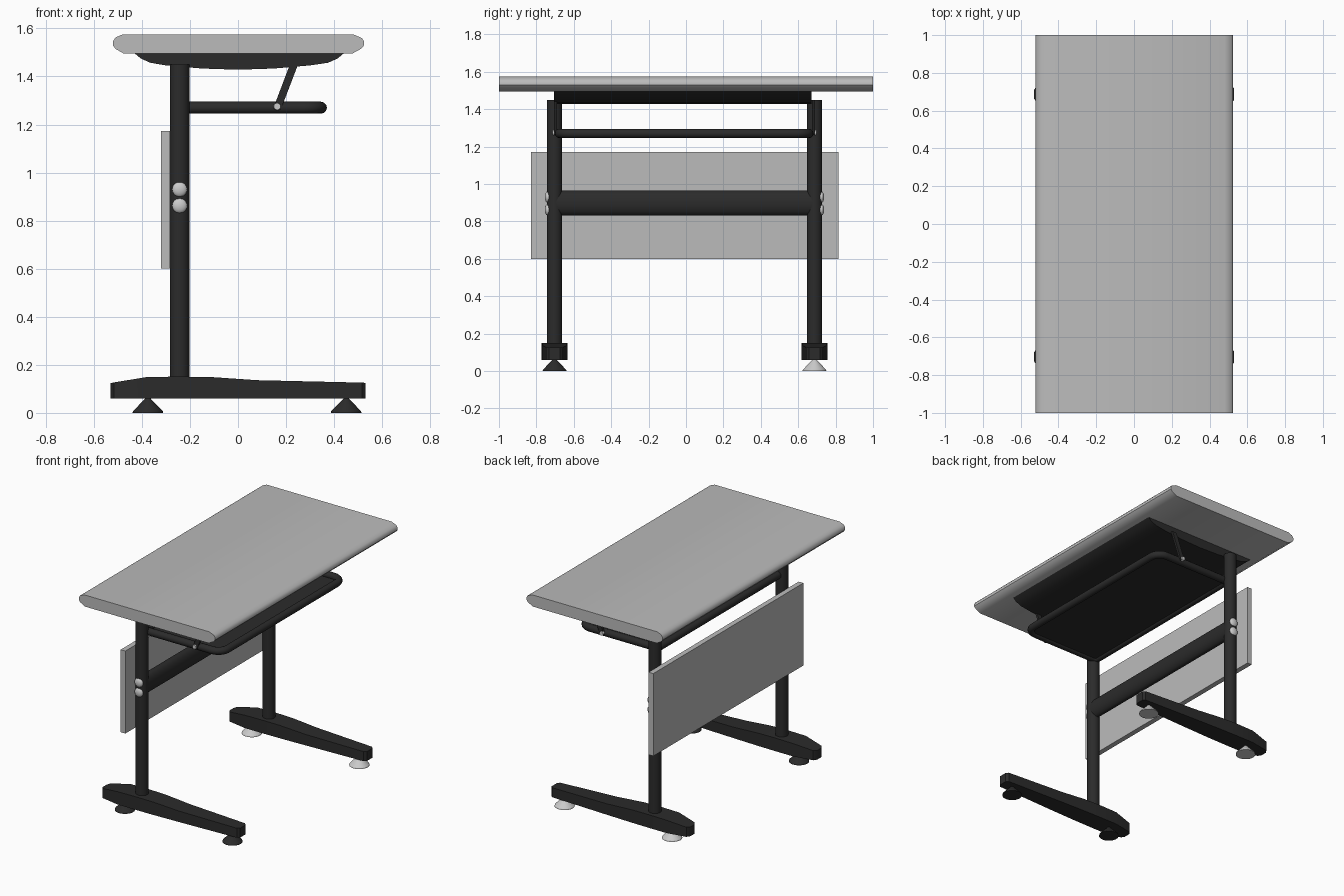
import bpy, bmesh, math
from mathutils import Vector, Matrix

if "Cube" in bpy.data.objects:
    bpy.data.objects.remove(bpy.data.objects["Cube"])

def material(name, c):
    m = bpy.data.materials.new(name)
    m.diffuse_color = (c, c, c, 1)
    m.use_nodes = True
    m.node_tree.nodes["Principled BSDF"].inputs["Base Color"].default_value = m.diffuse_color
    return m

GREY = material("grey laminate", 0.5)
BLACK = material("black metal", 0.024)
SILVER = material("light steel", 0.6)

YC = -0.008            # centre line of the frame
LEG_X, LEG_Y = -0.243, 0.695

def finish(name, bm, mat, smooth=True):
    bmesh.ops.recalc_face_normals(bm, faces=bm.faces[:])
    me = bpy.data.meshes.new(name)
    bm.to_mesh(me)
    bm.free()
    ob = bpy.data.objects.new(name, me)
    bpy.context.collection.objects.link(ob)
    me.materials.append(mat)
    if smooth:
        bpy.ops.object.select_all(action='DESELECT')
        ob.select_set(True)
        bpy.context.view_layer.objects.active = ob
        bpy.ops.object.shade_smooth_by_angle(angle=math.radians(35))
    return ob

def loft(name, rings, mat, smooth=True):
    """Skin closed rings of points and cap both ends."""
    bm = bmesh.new()
    vs = [[bm.verts.new(p) for p in r] for r in rings]
    n = len(vs[0])
    for a, b in zip(vs, vs[1:]):
        for i in range(n):
            j = (i + 1) % n
            bm.faces.new((a[i], a[j], b[j], b[i]))
    bm.faces.new(vs[0])
    bm.faces.new(vs[-1])
    return finish(name, bm, mat, smooth)

def prism(name, profile, y0, y1, mat, smooth=True):
    return loft(name, [[(x, y, z) for x, z in profile] for y in (y0, y1)], mat, smooth)

def box(name, x0, x1, y0, y1, z0, z1, mat):
    return prism(name, [(x0, z0), (x1, z0), (x1, z1), (x0, z1)], y0, y1, mat, False)

def rod(name, a, b, r1, r2, mat, seg=32):
    a, b = Vector(a), Vector(b)
    d = b - a
    bm = bmesh.new()
    rot = Vector((0, 0, 1)).rotation_difference(d).to_matrix().to_4x4()
    bmesh.ops.create_cone(bm, cap_ends=True, segments=seg, radius1=r1, radius2=r2,
                          depth=d.length, matrix=Matrix.Translation((a + b) / 2) @ rot)
    return finish(name, bm, mat)

# Table top with soft bevelled long edges
prism("table_top", [(-0.475, 1.495), (0.475, 1.495), (0.512, 1.515), (0.525, 1.53),
                    (0.525, 1.545), (0.515, 1.56), (0.48, 1.575), (-0.48, 1.575),
                    (-0.51, 1.562), (-0.521, 1.545), (-0.521, 1.53), (-0.51, 1.515)],
      -1, 1, GREY)

# Curved tray under the top
prism("under_tray", [(-0.43, 1.496), (-0.405, 1.475), (-0.365, 1.457), (-0.30, 1.446),
                     (-0.15, 1.433), (0, 1.428), (0.15, 1.433), (0.30, 1.446),
                     (0.375, 1.457), (0.415, 1.475), (0.44, 1.496)],
      -0.705, 0.67, BLACK)

# Modesty panel and oval cross beam
box("modesty_panel", -0.32, -0.284, -0.829, 0.815, 0.6, 1.172, GREY)
prism("cross_beam", [(LEG_X + 0.04 * math.cos(t * math.pi / 16),
                      0.898 + 0.067 * math.sin(t * math.pi / 16)) for t in range(32)],
      YC - LEG_Y, YC + LEG_Y, BLACK)

# Shelf frame: closed tube with rounded corners
fx0, fx1, fy, fz, fr = LEG_X, 0.345, 0.667, 1.27, 0.025
path = []
for cx, cy, start in ((fx1, fy, 0), (fx0, fy, 90), (fx0, -fy, 180), (fx1, -fy, 270)):
    R = 0.07 if cx > 0 else 0.03
    ox = cx - math.copysign(R, cx - 0.05)
    oy = cy - math.copysign(R, cy)
    for k in range(7):
        a = math.radians(start + 15 * k)
        path.append((ox + R * math.cos(a), oy + R * math.sin(a) + YC - 0.002, fz))
cu = bpy.data.curves.new("shelf_frame_path", 'CURVE')
cu.dimensions = '3D'
cu.bevel_depth = fr
cu.bevel_resolution = 4
sp = cu.splines.new('POLY')
sp.points.add(len(path) - 1)
for p, c in zip(sp.points, path):
    p.co = (*c, 1)
sp.use_cyclic_u = True
tmp = bpy.data.objects.new("frame_path", cu)
bpy.context.collection.objects.link(tmp)
bpy.context.view_layer.update()
bm = bmesh.new()
bm.from_mesh(tmp.evaluated_get(bpy.context.evaluated_depsgraph_get()).to_mesh())
bpy.data.objects.remove(tmp)
finish("shelf_frame", bm, BLACK)

# Thin shelf sheet inside the frame
loft("shelf_sheet", [[(x, y, z) for x, y, _ in path] for z in (1.258, 1.264)], BLACK, False)

# Foot stations: x, half width, top height
FOOT = [(-0.53, 0.022, 0.124), (-0.515, 0.045, 0.127), (-0.38, 0.07, 0.149),
        (-0.25, 0.07, 0.151), (-0.11, 0.068, 0.149), (0.08, 0.062, 0.136),
        (0.515, 0.045, 0.126), (0.53, 0.03, 0.125)]

for side, s in (("front", -1), ("back", 1)):
    y = YC + s * LEG_Y
    # Upright leg and foot
    rod(side + "_leg", (LEG_X, y, 0.12), (LEG_X, y, 1.45), 0.041, 0.041, BLACK)
    loft(side + "_foot", [[(x, y - w, 0.06), (x, y + w, 0.06), (x, y + w, z), (x, y - w, z)]
                          for x, w, z in FOOT], BLACK)
    # Levelling pads
    for end, x in (("left", -0.375), ("right", 0.45)):
        pad = SILVER if s > 0 else BLACK
        rod(f"{side}_{end}_pad", (x, y, 0.007), (x, y, 0.065), 0.062, 0.006, pad)
        rod(f"{side}_{end}_pad_rim", (x, y, 0), (x, y, 0.007), 0.064, 0.062, pad)
    # Domed bolts on the leg
    for i, z in enumerate((0.862, 0.93)):
        bm = bmesh.new()
        bmesh.ops.create_uvsphere(bm, u_segments=24, v_segments=12, radius=1,
                                  matrix=Matrix.Translation((LEG_X, y + s * 0.036, z))
                                  @ Matrix.Diagonal((0.031, 0.016, 0.031, 1)))
        finish(f"{side}_leg_bolt_{i + 1}", bm, SILVER)
    # Strut from tray to shelf frame, with its bolt
    ys = YC + s * 0.69
    prism(side + "_strut", [(0.147, 1.268), (0.178, 1.262), (0.25, 1.45), (0.216, 1.45)],
          ys - 0.008, ys + 0.008, BLACK, False)
    rod(side + "_strut_bolt", (0.163, ys, 1.275), (0.163, ys + s * 0.016, 1.275),
        0.016, 0.014, SILVER, 20)
